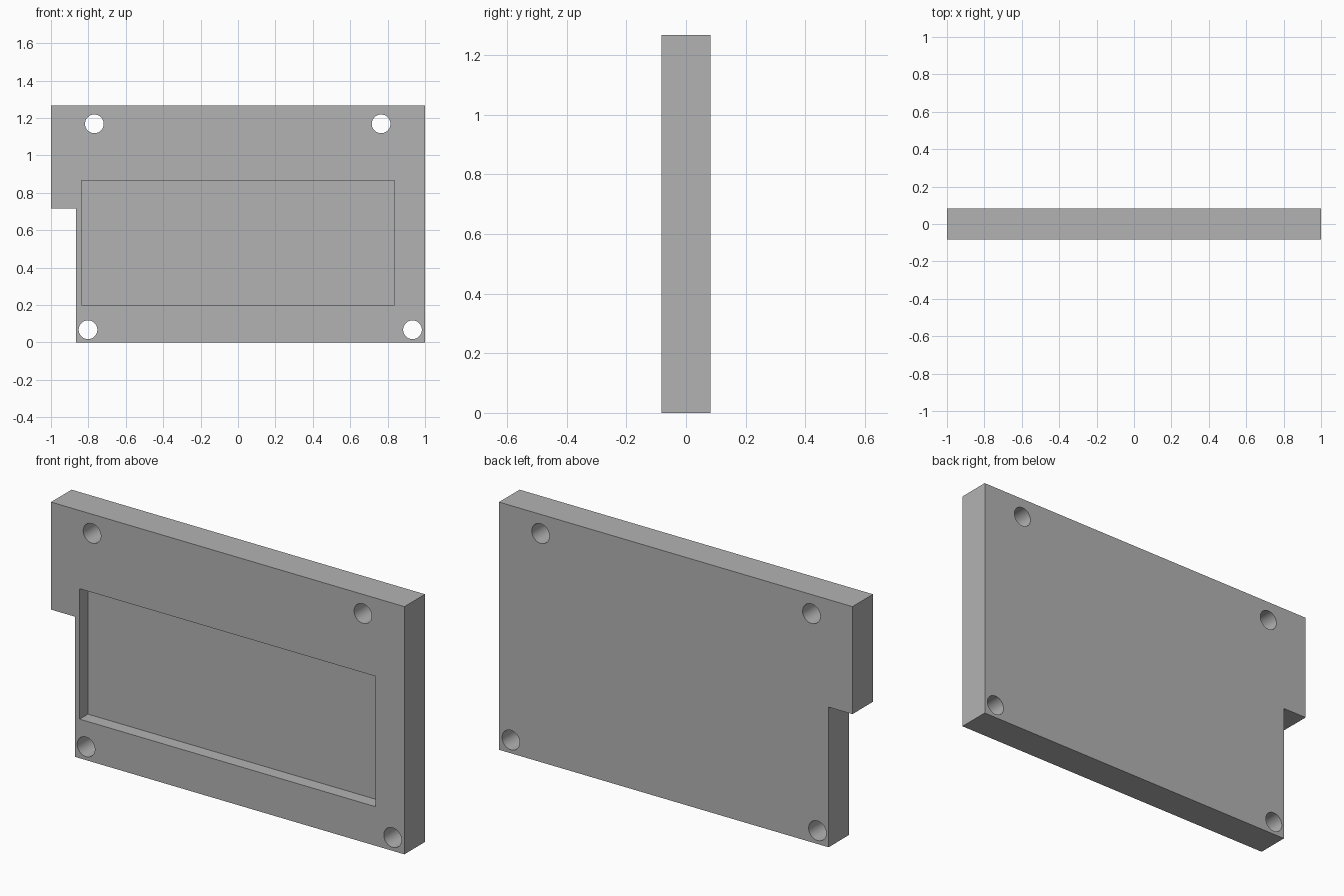
import bpy
import bmesh
from mathutils import Vector

old = bpy.data.objects.get("Cube")
if old:
    bpy.data.objects.remove(old, do_unlink=True)

HALF_T = 0.083      # half the plate thickness
POCKET_D = 0.067    # depth of the front recess
HOLE_R = 0.05

grey = bpy.data.materials.new("plain_grey")
grey.use_nodes = True
colour = (0.45, 0.45, 0.45, 1)
grey.diffuse_color = colour
grey.node_tree.nodes["Principled BSDF"].inputs["Base Color"].default_value = colour


def prism(name, outline, y0, y1):
    """Extrude an x-z outline from y0 to y1."""
    bm = bmesh.new()
    face = bm.faces.new([bm.verts.new((x, y0, z)) for x, z in outline])
    ext = bmesh.ops.extrude_face_region(bm, geom=[face])
    moved = [v for v in ext["geom"] if isinstance(v, bmesh.types.BMVert)]
    bmesh.ops.translate(bm, verts=moved, vec=Vector((0, y1 - y0, 0)))
    bmesh.ops.recalc_face_normals(bm, faces=bm.faces)
    mesh = bpy.data.meshes.new(name)
    bm.to_mesh(mesh)
    bm.free()
    mesh.materials.append(grey)
    obj = bpy.data.objects.new(name, mesh)
    bpy.context.collection.objects.link(obj)
    return obj


def rectangle(x0, x1, z0, z1):
    return [(x0, z0), (x1, z0), (x1, z1), (x0, z1)]


def cut(target, cutter):
    """Subtract the cutter from the target, then discard it."""
    cutter.hide_render = True
    mod = target.modifiers.new("cut", "BOOLEAN")
    mod.operation = "DIFFERENCE"
    mod.solver = "EXACT"
    mod.object = cutter
    bpy.ops.object.select_all(action="DESELECT")
    target.select_set(True)
    bpy.context.view_layer.objects.active = target
    bpy.ops.object.modifier_apply(modifier=mod.name)
    bpy.data.objects.remove(cutter, do_unlink=True)


# Plate with a notch in the lower right corner
plate = prism("mounting_plate",
              [(-0.865, 0), (1, 0), (1, 1.267), (-1, 1.267), (-1, 0.717), (-0.865, 0.717)],
              -HALF_T, HALF_T)

# Shallow rectangular recess in the front
cut(plate, prism("recess_cutter", rectangle(-0.838, 0.836, 0.2, 0.867),
                 -HALF_T - 0.1, -HALF_T + POCKET_D))

# Four screw holes through the plate
for x, z in [(-0.768, 1.169), (0.765, 1.169), (-0.802, 0.068), (0.933, 0.068)]:
    bpy.ops.mesh.primitive_cylinder_add(vertices=48, radius=HOLE_R, depth=1,
                                        location=(x, 0, z), rotation=(1.570796, 0, 0))
    drill = bpy.context.object
    drill.data.materials.append(grey)
    cut(plate, drill)

# Smooth hole walls, crisp plate edges
bpy.ops.object.select_all(action="DESELECT")
plate.select_set(True)
bpy.context.view_layer.objects.active = plate
bpy.ops.object.shade_smooth_by_angle()
